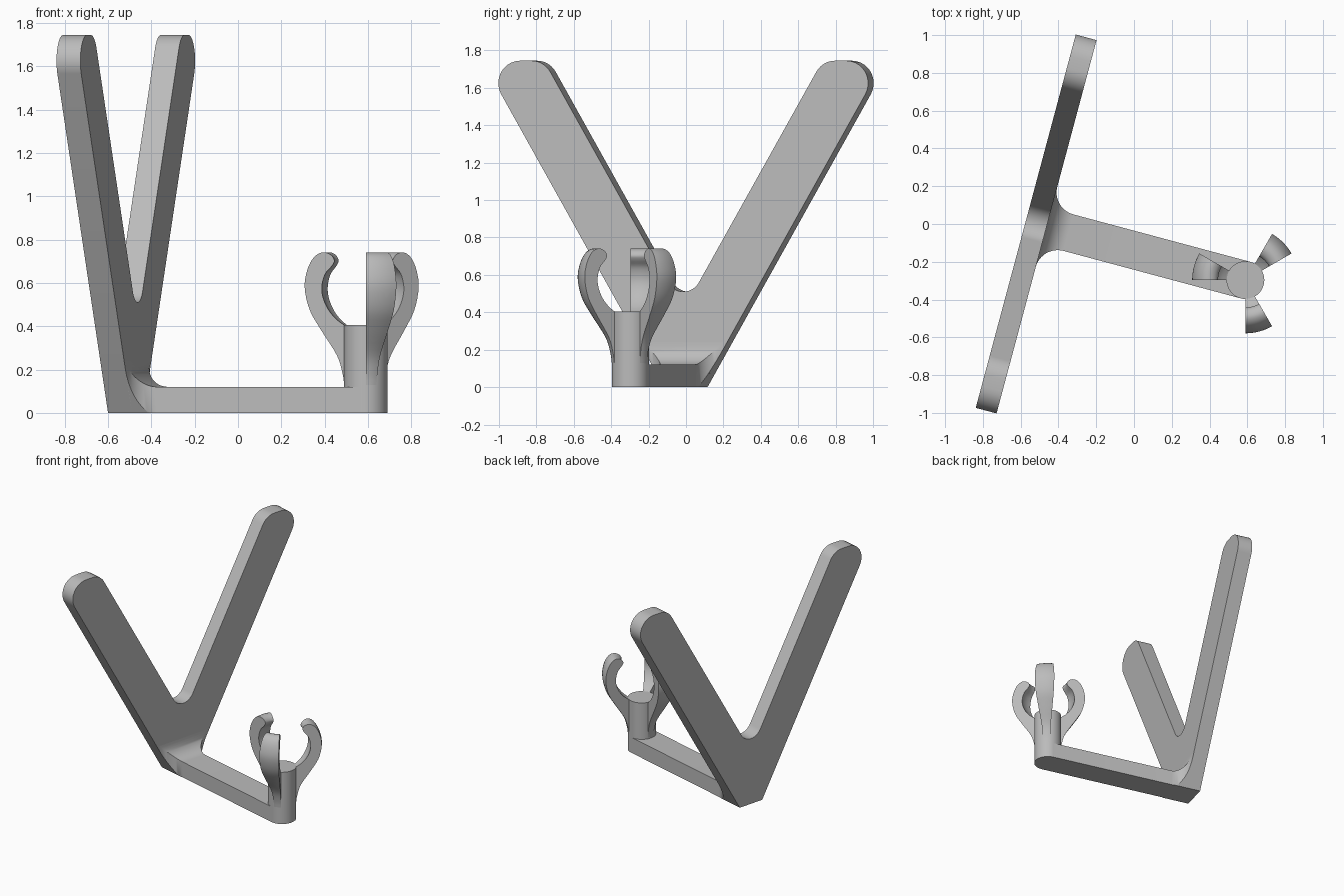
import bpy, bmesh, math
from mathutils import Matrix, Vector

if "Cube" in bpy.data.objects:
    bpy.data.objects.remove(bpy.data.objects["Cube"])

grey = bpy.data.materials.new("plain_grey")
grey.diffuse_color = (0.5, 0.5, 0.5, 1)
grey.use_nodes = True
grey.node_tree.nodes["Principled BSDF"].inputs["Base Color"].default_value = grey.diffuse_color

# Local frame: x along the foot, y along the plate, origin at the plate base
FRAME = Matrix.Translation((-0.518, 0, 0)) @ Matrix.Rotation(math.radians(-15), 4, 'Z')
THICK, BASE, SLOPE = 0.057, 0.104, math.tan(math.radians(30))
REACH, HALF, HEIGHT, R = 1.147, 0.1, 0.12, 0.12


def loft(name, rings, parent=FRAME, angle=35):
    """Skin a list of equal closed rings and cap both ends."""
    bm = bmesh.new()
    rows = [[bm.verts.new(p) for p in ring] for ring in rings]
    n = len(rows[0])
    for a, b in zip(rows, rows[1:]):
        for i in range(n):
            j = (i + 1) % n
            bm.faces.new((a[i], a[j], b[j], b[i]))
    bm.faces.new(rows[0][::-1])
    bm.faces.new(rows[-1])
    bmesh.ops.remove_doubles(bm, verts=bm.verts, dist=1e-5)
    bmesh.ops.recalc_face_normals(bm, faces=bm.faces)
    for f in bm.faces:
        f.smooth = True
    me = bpy.data.meshes.new(name)
    bm.to_mesh(me)
    bm.free()
    me.set_sharp_from_angle(angle=math.radians(angle))
    me.materials.append(grey)
    ob = bpy.data.objects.new(name, me)
    ob.matrix_world = parent
    bpy.context.collection.objects.link(ob)
    return ob


def fillet(prev, corner, nxt, r, steps=10):
    """Arc points that round one corner of a 2D outline."""
    p, c, q = Vector(prev), Vector(corner), Vector(nxt)
    a, b = (p - c).normalized(), (q - c).normalized()
    half = a.angle(b) / 2
    mid = c + (a + b).normalized() * (r / math.sin(half))
    start = c + a * (r / math.tan(half)) - mid
    end = c + b * (r / math.tan(half)) - mid
    total = math.pi - 2 * half
    return [mid + (start * math.sin(total * (1 - k / steps)) +
                   end * math.sin(total * k / steps)) / math.sin(total)
            for k in range(steps + 1)]


# V-shaped plate with rounded arm ends and a rounded crotch
top, crotch = 1.745, 0.41
outer = (BASE + SLOPE * top, top)
inner = (SLOPE * (top - crotch), top)
right = [Vector((BASE, 0))]
right += fillet((BASE, 0), outer, inner, 0.12)
right += fillet(outer, inner, (0, crotch), 0.12)
dip = fillet(inner, (0, crotch), (-inner[0], top), 0.1, 16)
left = [Vector((-p.x, p.y)) for p in reversed(right)]
outline = right + dip + left
loft("v_plate", [[(x, p.x, p.y) for p in outline] for x in (-THICK, THICK)])


# Foot bar that flares into the plate, trimmed by the plate's slanted edges
def section(x, flare):
    w, h = HALF + flare, HEIGHT + flare
    b, z = min(w, BASE), max(0, (w - BASE) / SLOPE)
    return [(x, -b, 0), (x, b, 0), (x, w, z + 1e-4), (x, w, h),
            (x, -w, h), (x, -w, z + 1e-4)]


rings = [section(0, R)]
for k in range(13):
    t = math.pi / 2 * k / 12
    rings.append(section(THICK + R * (1 - math.cos(t)), R * (1 - math.sin(t))))
rings.append(section(REACH, 0))
loft("foot_bar", rings)

# Round post at the end of the foot bar
HUB = FRAME @ Matrix.Translation((REACH, 0, 0))
circle = [(HALF * math.cos(i * math.pi / 24), HALF * math.sin(i * math.pi / 24)) for i in range(48)]
loft("post", [[(x, y, z) for x, y in circle] for z in (0, 0.405)], HUB)


# Three hooked prongs, each a 30 degree sweep of one smooth profile
def smooth(points, steps=4):
    pts = [Vector(p) for p in points]
    pts = [2 * pts[0] - pts[1]] + pts + [2 * pts[-1] - pts[-2]]
    out = []
    for a, b, c, d in zip(pts, pts[1:], pts[2:], pts[3:]):
        for k in range(steps):
            t = k / steps
            out.append(0.5 * (2 * b + (c - a) * t + (2 * a - 5 * b + 4 * c - d) * t * t +
                              (3 * b - a - 3 * c + d) * t ** 3))
    return out + [pts[-2]]


profile = smooth([(0.099, 0.12), (0.107, 0.18), (0.133, 0.265), (0.205, 0.38), (0.259, 0.475),
                  (0.282, 0.579), (0.27, 0.66), (0.24, 0.718), (0.2, 0.741), (0.163, 0.731),
                  (0.145, 0.705), (0.155, 0.68), (0.188, 0.64), (0.203, 0.58), (0.195, 0.525),
                  (0.17, 0.473), (0.135, 0.432), (0.099, 0.405)])
profile += [Vector((0.085, 0.4)), Vector((0.085, 0.12))]
CENTRE = Matrix.Translation(HUB.translation)
for n, start in enumerate((30, 150, 270)):
    sweep = []
    for k in range(7):
        a = math.radians(start + 5 * k)
        sweep.append([(p.x * math.cos(a), p.x * math.sin(a), p.y) for p in profile])
    loft(f"prong_{n + 1}", sweep, CENTRE, 40)
